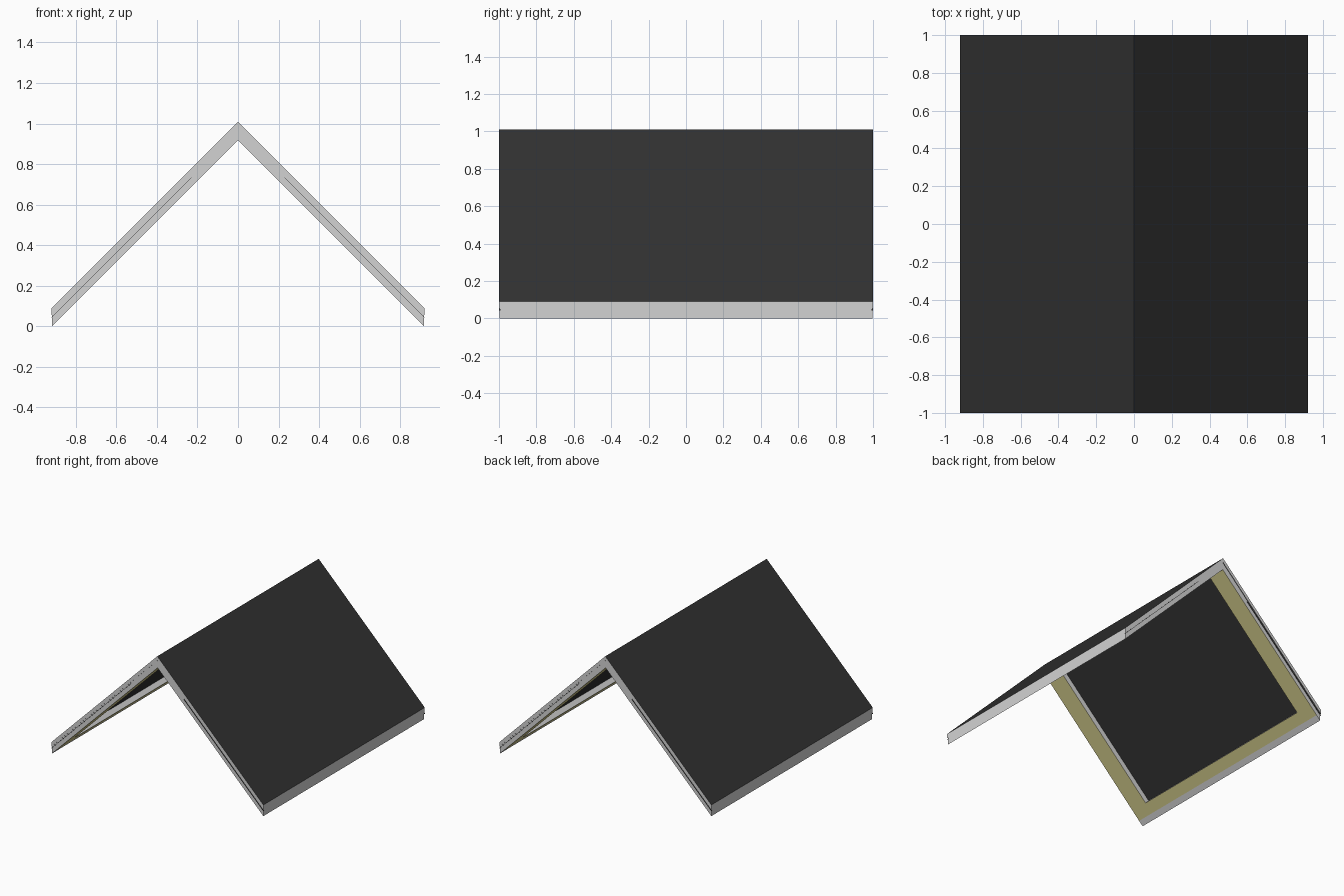
import bpy
import bmesh

cube = bpy.data.objects.get("Cube")
if cube:
    bpy.data.objects.remove(cube, do_unlink=True)


def make_material(name, color):
    mat = bpy.data.materials.new(name)
    mat.use_nodes = True
    mat.diffuse_color = (*color, 1)
    mat.node_tree.nodes["Principled BSDF"].inputs["Base Color"].default_value = (*color, 1)
    return mat


charcoal = make_material("charcoal roofing", (0.031, 0.031, 0.031))
grey = make_material("light grey trim", (0.65, 0.65, 0.65))
khaki = make_material("khaki soffit", (0.62, 0.57, 0.25))

RUN, HALF = 0.92, 1.0               # half width and half length
TOP, DECK, LOW = 1.01, 0.975, 0.917  # heights of the layers at the ridge
SEAM = 0.963
LOWER_RUN, LOWER_HALF = 0.917, 0.996
FASCIA_IN = 0.884                   # inner edge of the eave trim
OPEN_RUN, OPEN_HALF = 0.822, 0.85   # opening in the lower frame


def extrude_profile(name, points, y0, y1, edge_mat, up_mat, down_mat):
    """Extrude an x-z outline along y, coloured by which way each face points."""
    bm = bmesh.new()
    face = bm.faces.new([bm.verts.new((x, y0, z)) for x, z in points])
    moved = bmesh.ops.extrude_face_region(bm, geom=[face])["geom"]
    bmesh.ops.translate(bm, vec=(0, y1 - y0, 0),
                        verts=[v for v in moved if isinstance(v, bmesh.types.BMVert)])
    bmesh.ops.recalc_face_normals(bm, faces=bm.faces)
    for f in bm.faces:
        f.material_index = 1 if f.normal.z > 0.5 else 2 if f.normal.z < -0.5 else 0
    mesh = bpy.data.meshes.new(name)
    bm.to_mesh(mesh)
    bm.free()
    for mat in (edge_mat, up_mat, down_mat):
        mesh.materials.append(mat)
    obj = bpy.data.objects.new(name, mesh)
    bpy.context.collection.objects.link(obj)


def chevron(run, outer, inner):
    """Outline of both slopes as one folded layer."""
    return [(-run, outer - run), (0, outer), (run, outer - run),
            (run, inner - run), (0, inner), (-run, inner - run)]


def slope_board(side, x0, x1, outer, inner, lean=0.0):
    """Outline of a board along one slope; lean tilts its upper end."""
    return [(side * (x0 + lean), outer - x0 - lean), (side * x1, outer - x1),
            (side * x1, inner - x1), (side * x0, inner - x0)]


# Upper layer: dark weather face and dark underside seen through the frame
extrude_profile("upper_roof_layer", chevron(RUN, TOP, DECK), -HALF, HALF,
                grey, charcoal, charcoal)

# Lower frame: folded boards along both gables
for end, label in ((-1, "front"), (1, "back")):
    y0, y1 = sorted((end * OPEN_HALF, end * LOWER_HALF))
    extrude_profile(label + "_gable_board", chevron(FASCIA_IN, DECK, LOW), y0, y1,
                    grey, grey, khaki)

for side, label in ((1, "left"), (-1, "right")):
    # Lower frame: soffit board, its inner edge square to the slope, and eave trim
    extrude_profile(label + "_soffit_board",
                    slope_board(side, OPEN_RUN, FASCIA_IN, DECK, LOW, (DECK - LOW) / 2),
                    -OPEN_HALF, OPEN_HALF, grey, grey, khaki)
    extrude_profile(label + "_eave_trim", slope_board(side, FASCIA_IN, LOWER_RUN, DECK, LOW),
                    -LOWER_HALF, LOWER_HALF, grey, grey, grey)
    # Dark seam along both gable ends
    for end, end_label in ((-1, "front"), (1, "back")):
        y0, y1 = sorted((end * (HALF - 0.008), end * (HALF + 0.0005)))
        extrude_profile(f"{label}_{end_label}_seam",
                        slope_board(side, 0.23, RUN, SEAM + 0.002, SEAM - 0.002),
                        y0, y1, charcoal, charcoal, charcoal)
